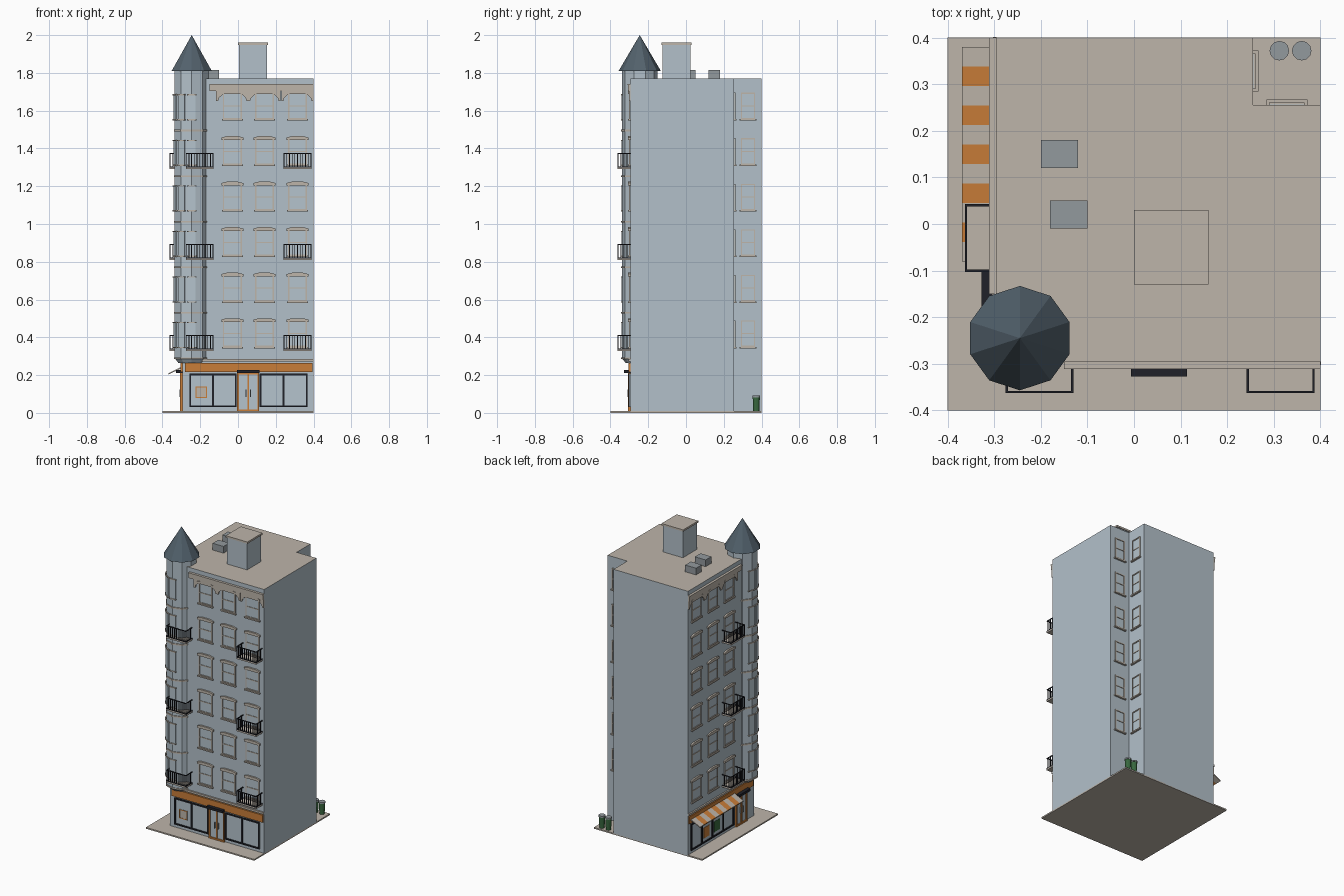
import bpy, bmesh, math
from mathutils import Matrix, Vector

if "Cube" in bpy.data.objects:
    bpy.data.objects.remove(bpy.data.objects["Cube"])

def mat(name, c):
    m = bpy.data.materials.new(name)
    m.diffuse_color = (*c, 1)
    m.use_nodes = True
    m.node_tree.nodes["Principled BSDF"].inputs["Base Color"].default_value = m.diffuse_color
    return m

WALL = mat("blue_grey_wall", (0.45, 0.53, 0.59))
STONE = mat("beige_stone", (0.51, 0.46, 0.40))
ORANGE = mat("orange_paint", (0.58, 0.205, 0.04))
BLACK = mat("black_metal", (0.014, 0.015, 0.021))
SLATE = mat("dark_slate", (0.085, 0.12, 0.15))
GREEN = mat("green_paint", (0.04, 0.14, 0.05))
GREY = mat("grey_metal", (0.29, 0.32, 0.34))
GLASS = mat("pale_glass", (0.46, 0.55, 0.61))

W = 0.295                       # distance of the street walls from the centre
N = 0.255                       # rear corner notch
FLOORS = [0.35 + 0.241 * i for i in range(6)]
COLS = [-0.03, 0.14, 0.315]
TC = (-0.245, -0.245)           # turret centre

# Mappings from (along wall, out from wall, height) to world
world = lambda u, d, z: (u, d, z)
front = lambda u, d, z: (u, -W - d, z)
left = lambda u, d, z: (-W - d, u, z)
notch_x = lambda u, d, z: (N + d, u, z)
notch_y = lambda u, d, z: (u, N + d, z)

def turret_face(deg, r):
    a = math.radians(deg)
    return lambda u, d, z: (TC[0] + (r + d) * math.cos(a) - u * math.sin(a),
                            TC[1] + (r + d) * math.sin(a) + u * math.cos(a), z)

class Part:
    """Collects solids with materials into one named object."""
    def __init__(self, name):
        self.name, self.bm, self.mats = name, bmesh.new(), []

    def idx(self, m):
        if m not in self.mats:
            self.mats.append(m)
        return self.mats.index(m)

    def extrude(self, f, poly, d0, d1, m):
        """poly: (u, z) outline, pushed from depth d0 to d1"""
        a = [self.bm.verts.new(f(u, d0, z)) for u, z in poly]
        b = [self.bm.verts.new(f(u, d1, z)) for u, z in poly]
        n, k = len(poly), self.idx(m)
        fs = [self.bm.faces.new(a), self.bm.faces.new(b[::-1])]
        fs += [self.bm.faces.new((a[i], b[i], b[(i + 1) % n], a[(i + 1) % n])) for i in range(n)]
        for q in fs:
            q.material_index = k

    def box(self, f, u0, u1, d0, d1, z0, z1, m):
        self.extrude(f, [(u0, z0), (u1, z0), (u1, z1), (u0, z1)], d0, d1, m)

    def frame(self, f, u0, u1, z0, z1, t, d, m):
        self.box(f, u0, u0 + t, 0, d, z0, z1, m)
        self.box(f, u1 - t, u1, 0, d, z0, z1, m)
        self.box(f, u0 + t, u1 - t, 0, d, z0, z0 + t, m)
        self.box(f, u0 + t, u1 - t, 0, d, z1 - t, z1, m)

    def cyl(self, x, y, z0, z1, r0, r1, n, m):
        mx = Matrix.Translation((x, y, (z0 + z1) / 2))
        g = bmesh.ops.create_cone(self.bm, cap_ends=True, segments=n, radius1=r0,
                                  radius2=r1, depth=z1 - z0, matrix=mx)
        for q in {q for v in g["verts"] for q in v.link_faces}:
            q.material_index = self.idx(m)

    def done(self):
        bmesh.ops.recalc_face_normals(self.bm, faces=self.bm.faces)
        me = bpy.data.meshes.new(self.name)
        self.bm.to_mesh(me)
        self.bm.free()
        for m in self.mats:
            me.materials.append(m)
        ob = bpy.data.objects.new(self.name, me)
        bpy.context.collection.objects.link(ob)
        return ob

# Pavement
p = Part("pavement")
p.box(world, -0.4, 0.4, -0.4, 0.4, 0, 0.009, STONE)
p.done()

# Main body: L-shaped plan raised, with a beige roof
p = Part("main_body")
plan = [(-W, -W), (0.4, -W), (0.4, N), (N, N), (N, 0.4), (-W, 0.4)]
p.extrude(lambda u, d, z: (u, z, d), plan, 0.005, 1.77, WALL)
p.idx(STONE)
p.bm.normal_update()
for q in p.bm.faces:
    if all(v.co.z > 1.7 for v in q.verts):
        q.material_index = 1
p.done()

# Cornice with scalloped frieze, and the band above the shop
p = Part("cornice_and_bands")
for f in (front, left):
    p.box(f, -0.15, 0.4, 0, 0.012, 1.705, 1.735, STONE)
    p.box(f, -0.15, 0.4, 0, 0.016, 1.735, 1.742, STONE)
    p.box(f, -W, 0.4, 0, 0.010, 0.272, 0.285, STONE)
    for c in COLS:
        arch = [(c + 0.076 * math.cos(math.pi * i / 8), 1.65 + 0.047 * math.sin(math.pi * i / 8))
                for i in range(9)]
        p.extrude(f, [(c - 0.086, 1.65), (c - 0.086, 1.705), (c + 0.086, 1.705),
                      (c + 0.086, 1.65)] + arch, 0, 0.008, STONE)
p.done()

# Sash windows
def window(p, f, c, z, w=0.1, h=0.14, lintel=True):
    u0, u1 = c - w / 2, c + w / 2
    p.box(f, u0, u1, 0, 0.002, z, z + h, GLASS)
    p.frame(f, u0, u1, z, z + h, 0.007, 0.006, STONE)
    p.box(f, u0, u1, 0, 0.005, z + h * 0.5 - 0.003, z + h * 0.5 + 0.003, STONE)
    p.box(f, u0 - 0.006, u1 + 0.006, 0, 0.012, z - 0.008, z, STONE)
    if lintel:
        t = z + h
        p.extrude(f, [(u0 - 0.008, t - 0.008), (u1 + 0.008, t - 0.008), (u1 + 0.008, t + 0.004),
                      (c + 0.03, t + 0.011), (c - 0.03, t + 0.011), (u0 - 0.008, t + 0.004)],
                  0, 0.011, STONE)

for name, f, cols, w in (("front_windows", front, COLS, 0.1), ("left_windows", left, COLS, 0.1),
                         ("notch_side_windows", notch_x, [0.328], 0.076),
                         ("notch_rear_windows", notch_y, [0.328], 0.076)):
    p = Part(name)
    for z in FLOORS:
        for c in cols:
            window(p, f, c, z, w, lintel=w > 0.09)
    p.done()

# Ten-sided corner turret
p = Part("turret_body")
p.cyl(*TC, 0.29, 1.812, 0.095, 0.095, 10, WALL)
p.cyl(*TC, 0.265, 0.29, 0.075, 0.095, 10, WALL)
p.done()
p = Part("turret_rings")
for z in FLOORS:
    p.cyl(*TC, z - 0.066, z - 0.056, 0.1, 0.1, 10, STONE)
p.done()
p = Part("turret_roof")
p.cyl(*TC, 1.81, 2.0, 0.112, 0.0, 10, SLATE)
p.done()
p = Part("turret_windows")
for deg in (162, 198, 234, 270):
    f = turret_face(deg, 0.095 * math.cos(math.pi / 10))
    for z in FLOORS:
        p.box(f, -0.021, 0.021, 0, 0.005, z, z + 0.125, GLASS)
        p.box(f, -0.024, 0.024, 0, 0.008, z - 0.007, z, STONE)
        p.box(f, -0.024, 0.024, 0, 0.008, z + 0.125, z + 0.132, STONE)
p.done()

# Balconies on every second floor
def balcony(name, f, c, z):
    p = Part(name)
    a, b, D, t = c - 0.073, c + 0.073, 0.068, 0.005
    p.box(f, a, b, 0, D, z, z + 0.009, STONE)
    for h in (0.014, 0.085):
        p.box(f, a, b, D - t, D, z + h - t, z + h, BLACK)
        for u in (a, b - t):
            p.box(f, u, u + t, 0, D - t, z + h - t, z + h, BLACK)
    for i in range(11):
        u = a + (b - a - 0.004) * i / 10
        p.box(f, u, u + 0.004, D - 0.0045, D - 0.0005, z + 0.005, z + 0.083, BLACK)
    for i in range(1, 4):
        for u in (a, b - t):
            p.box(f, u + 0.0005, u + 0.0045, D * i / 4 - 0.002, D * i / 4 + 0.002,
                  z + 0.005, z + 0.083, BLACK)
    p.done()

for i, z in enumerate((0.327, 0.809, 1.291)):
    balcony(f"front_balcony_{i}", front, 0.315, z)
    balcony(f"turret_balcony_{i}", front, -0.203, z)
    balcony(f"left_balcony_{i}", left, -0.03, z)

# Shop front pieces
def shop_window(p, f, u0, u1, panes):
    p.box(f, u0, u1, 0, 0.003, 0.03, 0.208, GLASS)
    p.frame(f, u0, u1, 0.03, 0.208, 0.009, 0.009, BLACK)
    for i in range(1, panes):
        u = u0 + (u1 - u0) * i / panes
        p.box(f, u - 0.005, u + 0.005, 0, 0.009, 0.035, 0.2, BLACK)

def door(p, f, c):
    p.box(f, c - 0.055, c + 0.055, 0, 0.004, 0.009, 0.212, GLASS)
    p.frame(f, c - 0.058, c + 0.058, 0.009, 0.214, 0.01, 0.011, ORANGE)
    p.box(f, c - 0.005, c + 0.005, 0, 0.009, 0.015, 0.208, ORANGE)
    for s in (-1, 1):
        p.box(f, c + s * 0.012 - 0.002, c + s * 0.012 + 0.002, 0.004, 0.014, 0.085, 0.125, GREY)
    p.box(f, c - 0.06, c + 0.06, 0, 0.032, 0.212, 0.228, BLACK)

p = Part("front_shop")
shop_window(p, front, -0.258, -0.008, 2)
shop_window(p, front, 0.115, 0.368, 2)
door(p, front, 0.054)
p.box(front, -0.28, 0.395, 0, 0.009, 0.216, 0.265, ORANGE)
p.box(front, -0.225, -0.165, 0, 0.005, 0.08, 0.14, STONE)      # poster
p.frame(front, -0.225, -0.165, 0.08, 0.14, 0.005, 0.006, ORANGE)
p.done()

p = Part("left_shop")
shop_window(p, left, -0.075, 0.375, 4)
door(p, left, -0.155)
p.box(left, -0.28, 0.395, 0, 0.009, 0.216, 0.265, ORANGE)
p.box(left, 0.18, 0.24, 0, 0.005, 0.06, 0.13, ORANGE)          # posters
p.box(left, 0.07, 0.13, 0, 0.005, 0.06, 0.13, GREEN)
p.done()

# Striped awning
p = Part("awning")
side = lambda u, d, z: left(d, u, z)        # profile drawn across the wall
slope = [(0, 0.238), (0.074, 0.203), (0.074, 0.209), (0, 0.246)]
for i in range(11):
    y = -0.08 + 0.0418 * i
    p.extrude(side, slope, y, y + 0.0418, ORANGE if i % 2 else STONE)
p.done()

# Rooftop stair box and vents
p = Part("roof_stair_box")
p.box(world, 0.006, 0.154, -0.124, 0.024, 1.765, 1.948, WALL)
p.box(world, 0, 0.16, -0.13, 0.03, 1.948, 1.96, STONE)
p.done()
p = Part("roof_vents")
p.box(world, -0.2, -0.12, 0.12, 0.18, 1.765, 1.815, GREY)
p.box(world, -0.18, -0.1, -0.01, 0.05, 1.765, 1.815, GREY)
p.done()

# Rubbish bins in the rear notch
for i, x in enumerate((0.312, 0.36)):
    p = Part(f"bin_{i}")
    p.cyl(x, 0.372, 0.009, 0.082, 0.016, 0.019, 12, GREEN)
    p.cyl(x, 0.372, 0.082, 0.092, 0.021, 0.021, 12, GREY)
    p.done()
